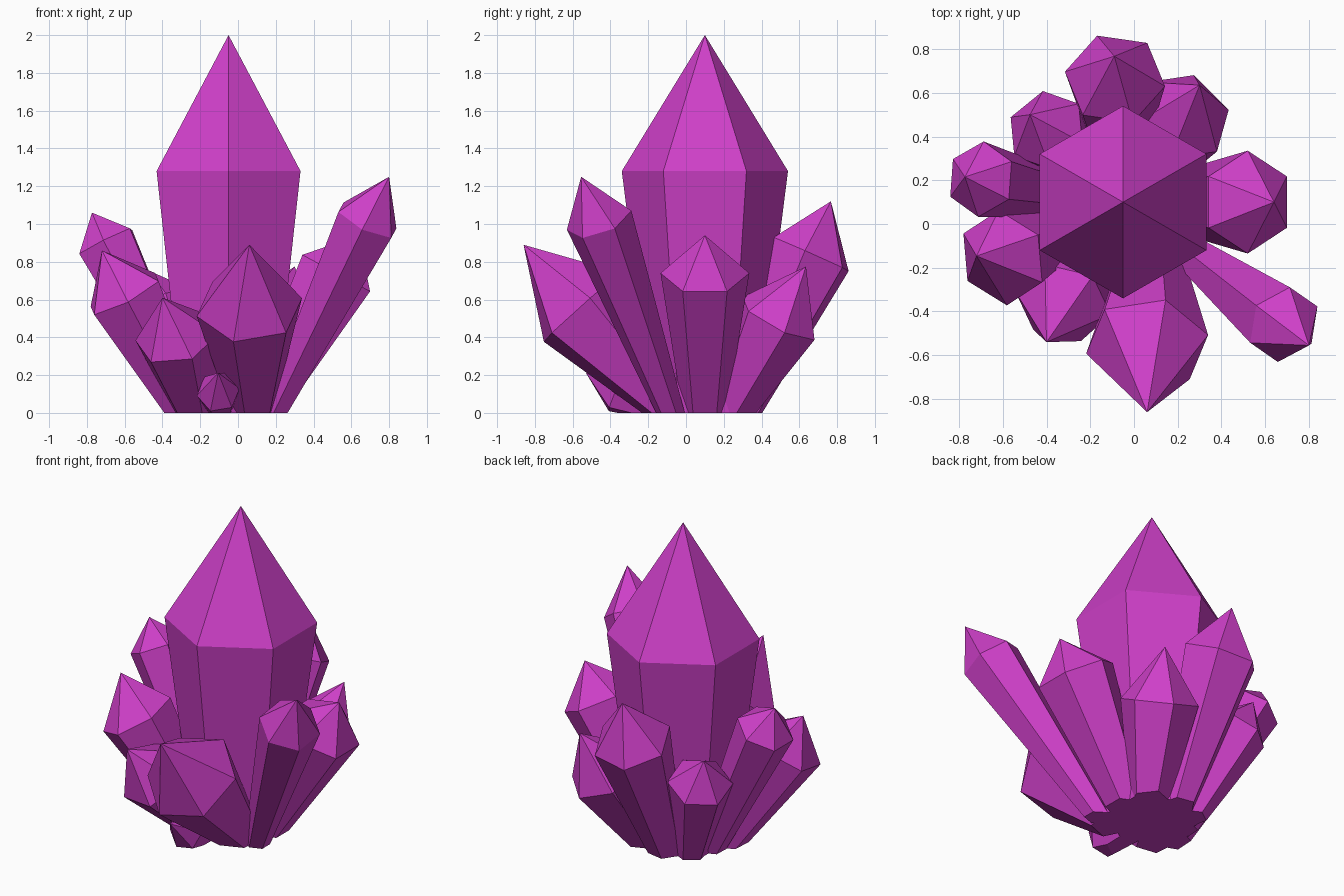
import bpy, bmesh, math
from mathutils import Vector, Matrix

if "Cube" in bpy.data.objects:
    bpy.data.objects.remove(bpy.data.objects["Cube"])

mat = bpy.data.materials.new("magenta_crystal")
mat.diffuse_color = (0.62, 0.05, 0.58, 1)
mat.use_nodes = True
mat.node_tree.nodes["Principled BSDF"].inputs["Base Color"].default_value = mat.diffuse_color


def crystal(name, base, shoulder, tip, radius, corner, taper=0.5):
    """Tapered six-sided shaft with a pointed cap, cut flat at the ground.
    corner: rough position of one shoulder corner, which sets the roll."""
    base, shoulder, tip = Vector(base), Vector(shoulder), Vector(tip)
    length = (shoulder - base).length
    axis = (shoulder - base).normalized()
    out = Vector(corner) - shoulder
    out = (out - axis * out.dot(axis)).normalized()

    # Shaft is extended a little below ground before the cut
    extra = 0.0 if axis.z > 0.999 else 0.16
    foot = base - axis * extra
    foot_r = radius * (taper - (1 - taper) * extra / length)
    bm = bmesh.new()

    def ring(c, r):
        return [bm.verts.new(c + Matrix.Rotation(i * math.pi / 3, 3, axis) @ out * r)
                for i in range(6)]

    low, high = ring(foot, foot_r), ring(shoulder, radius)
    top = bm.verts.new(tip)
    bm.faces.new(low[::-1])
    for i in range(6):
        j = (i + 1) % 6
        bm.faces.new((low[i], low[j], high[j], high[i]))
        bm.faces.new((high[i], high[j], top))

    # Flat cut at z = 0
    if extra:
        geom = bm.verts[:] + bm.edges[:] + bm.faces[:]
        cut = bmesh.ops.bisect_plane(bm, geom=geom, plane_co=(0, 0, 0),
                                     plane_no=(0, 0, 1), clear_inner=True)
        edges = [e for e in cut["geom_cut"] if isinstance(e, bmesh.types.BMEdge)]
        if edges:
            bmesh.ops.holes_fill(bm, edges=edges, sides=0)
    bmesh.ops.recalc_face_normals(bm, faces=bm.faces[:])

    me = bpy.data.meshes.new(name)
    bm.to_mesh(me)
    bm.free()
    me.materials.append(mat)
    ob = bpy.data.objects.new(name, me)
    bpy.context.collection.objects.link(ob)


# Tall central crystal
crystal("main_crystal", (-.05, .1, 0), (-.05, .1, 1.28), (-.05, .1, 2), .44,
        (-.05, .54, 1.28), taper=0.63)

# Leaning crystals: base, shoulder centre, tip, radius, one corner
crystal("front_crystal", (.08, -.05, 0), (.06, -.55, .56), (.06, -.86, .89), .286,
        (.34, -.50, .60), .4)
crystal("front_right_crystal", (.19, -.08, 0), (.685, -.46, 1.02), (.80, -.555, 1.25), .18,
        (.653, -.62, .96), .4)
crystal("right_crystal", (.12, .10, 0), (.52, .10, .74), (.64, .10, .94), .235,
        (.52, .338, .74))
crystal("back_right_crystal", (.08, .23, 0), (.22, .49, .50), (.30, .635, .775), .228,
        (.42, .49, .36))
crystal("back_crystal", (-.07, .29, 0), (-.087, .663, .84), (-.09, .767, 1.12), .232,
        (-.315, .70, .83), .45)
crystal("back_left_crystal", (-.20, .24, 0), (-.40, .43, .57), (-.475, .50, .755), .19,
        (-.41, .625, .47))
crystal("left_crystal", (-.25, .12, 0), (-.70, .205, .905), (-.773, .215, 1.06), .173,
        (-.685, .374, .89))
crystal("front_left_crystal", (-.27, 0, 0), (-.60, -.155, .63), (-.72, -.146, .86), .222,
        (-.557, -.36, .54))
crystal("short_front_crystal", (-.22, -.05, 0), (-.325, -.36, .40), (-.40, -.54, .61), .225,
        (-.44, -.43, .21))
crystal("tiny_crystal", (-.09, -.10, 0), (-.105, -.37, .11), (-.105, -.53, .212), .115,
        (.01, -.37, .13))
